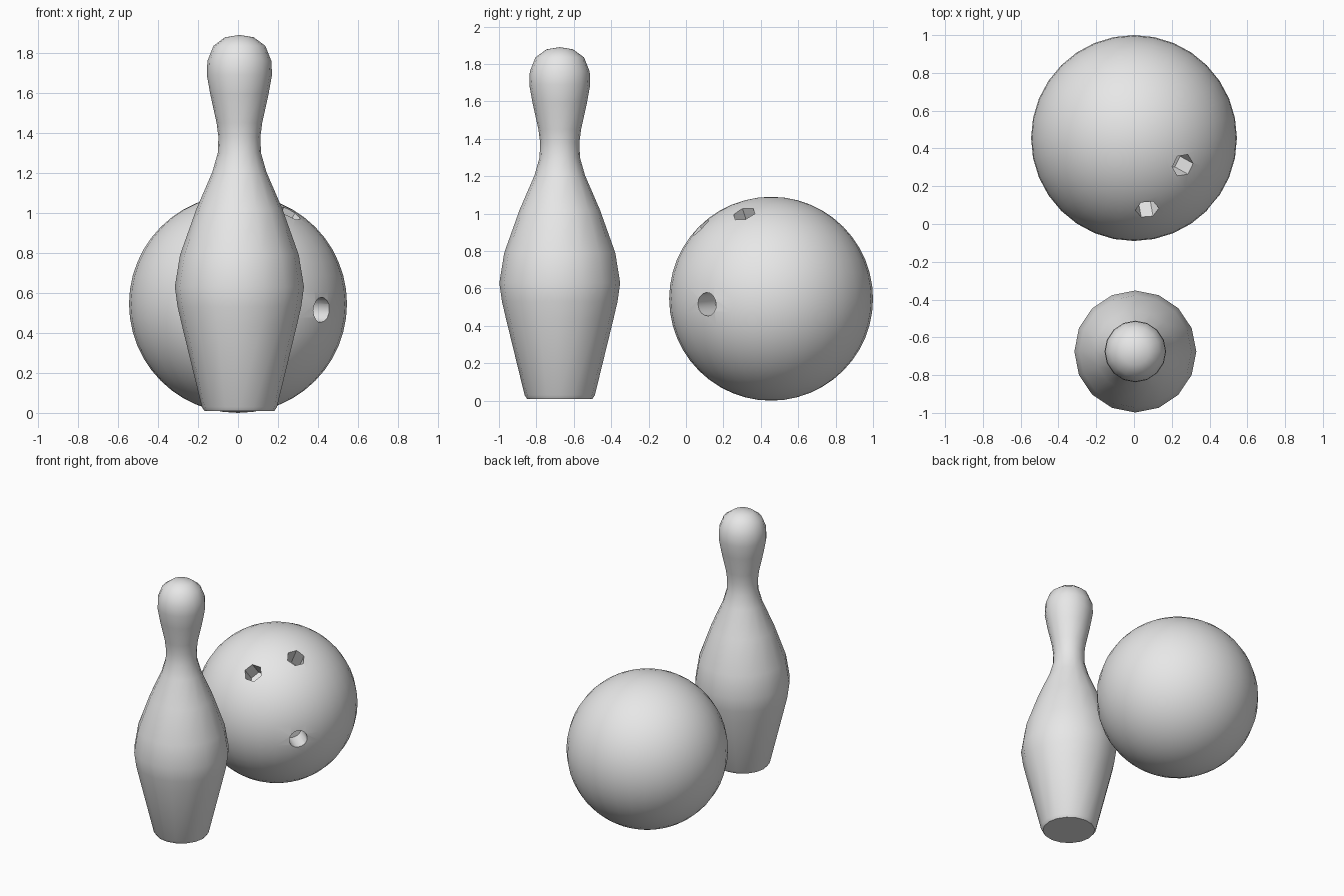
import bpy, bmesh, math
from mathutils import Vector, Matrix

cube = bpy.data.objects.get("Cube")
if cube:
    bpy.data.objects.remove(cube, do_unlink=True)

grey = bpy.data.materials.new("plain_grey")
grey.use_nodes = True
grey.diffuse_color = (0.8, 0.8, 0.8, 1)
grey.node_tree.nodes["Principled BSDF"].inputs["Base Color"].default_value = (0.8, 0.8, 0.8, 1)


def add_object(name, bm, location=(0, 0, 0)):
    bmesh.ops.recalc_face_normals(bm, faces=bm.faces)
    mesh = bpy.data.meshes.new(name)
    bm.to_mesh(mesh)
    bm.free()
    mesh.materials.append(grey)
    obj = bpy.data.objects.new(name, mesh)
    obj.location = location
    bpy.context.collection.objects.link(obj)
    return obj


def activate(obj):
    bpy.ops.object.select_all(action="DESELECT")
    obj.select_set(True)
    bpy.context.view_layer.objects.active = obj


def smooth(obj, degrees):
    activate(obj)
    bpy.ops.object.shade_smooth_by_angle(angle=math.radians(degrees))


# Pin: lathed (radius, height) profile
profile = [(0, 0.01), (0.175, 0.01), (0.188, 0.03), (0.288, 0.44), (0.309, 0.53),
           (0.323, 0.63), (0.297, 0.79), (0.215, 1.02), (0.135, 1.205),
           (0.108, 1.3), (0.105, 1.38), (0.114, 1.45), (0.145, 1.59),
           (0.163, 1.69), (0.16, 1.76), (0.13, 1.835), (0.072, 1.878), (0, 1.89)]
bm = bmesh.new()
points = [bm.verts.new((r, 0, z)) for r, z in profile]
edges = [bm.edges.new(pair) for pair in zip(points, points[1:])]
bmesh.ops.spin(bm, geom=points + edges, cent=(0, 0, 0), axis=(0, 0, 1),
               angle=math.tau, steps=16, use_duplicate=False)
bmesh.ops.remove_doubles(bm, verts=bm.verts, dist=0.0005)
pin = add_object("pin", bm, (0.007, -0.675, 0))
smooth(pin, 50)

# Ball
radius = 0.545
centre = Vector((0, 0.455, radius))
bm = bmesh.new()
bmesh.ops.create_uvsphere(bm, u_segments=32, v_segments=24, radius=radius)
ball = add_object("ball", bm, centre)

# Finger holes: direction from the ball centre and number of sides
holes = [((0.26, -0.145, 0.457), 6), ((0.07, -0.38, 0.384), 6), ((0.42, -0.345, -0.03), 16)]
bm = bmesh.new()
for direction, sides in holes:
    normal = Vector(direction).normalized()
    across = Vector((1, 0, 0)) - normal * normal.x
    across.normalize()
    turn = Matrix((across.cross(normal), across, normal)).transposed().to_4x4()
    bmesh.ops.create_cone(bm, cap_ends=True, segments=sides, radius1=0.063,
                          radius2=0.063, depth=0.3,
                          matrix=Matrix.Translation(normal * radius) @ turn)
cutter = add_object("hole_cutter", bm, centre)
cutter.hide_render = True
cut = ball.modifiers.new("holes", "BOOLEAN")
cut.operation = "DIFFERENCE"
cut.solver = "EXACT"
cut.object = cutter
activate(ball)
bpy.ops.object.modifier_apply(modifier=cut.name)
bpy.data.objects.remove(cutter, do_unlink=True)
smooth(ball, 35)
